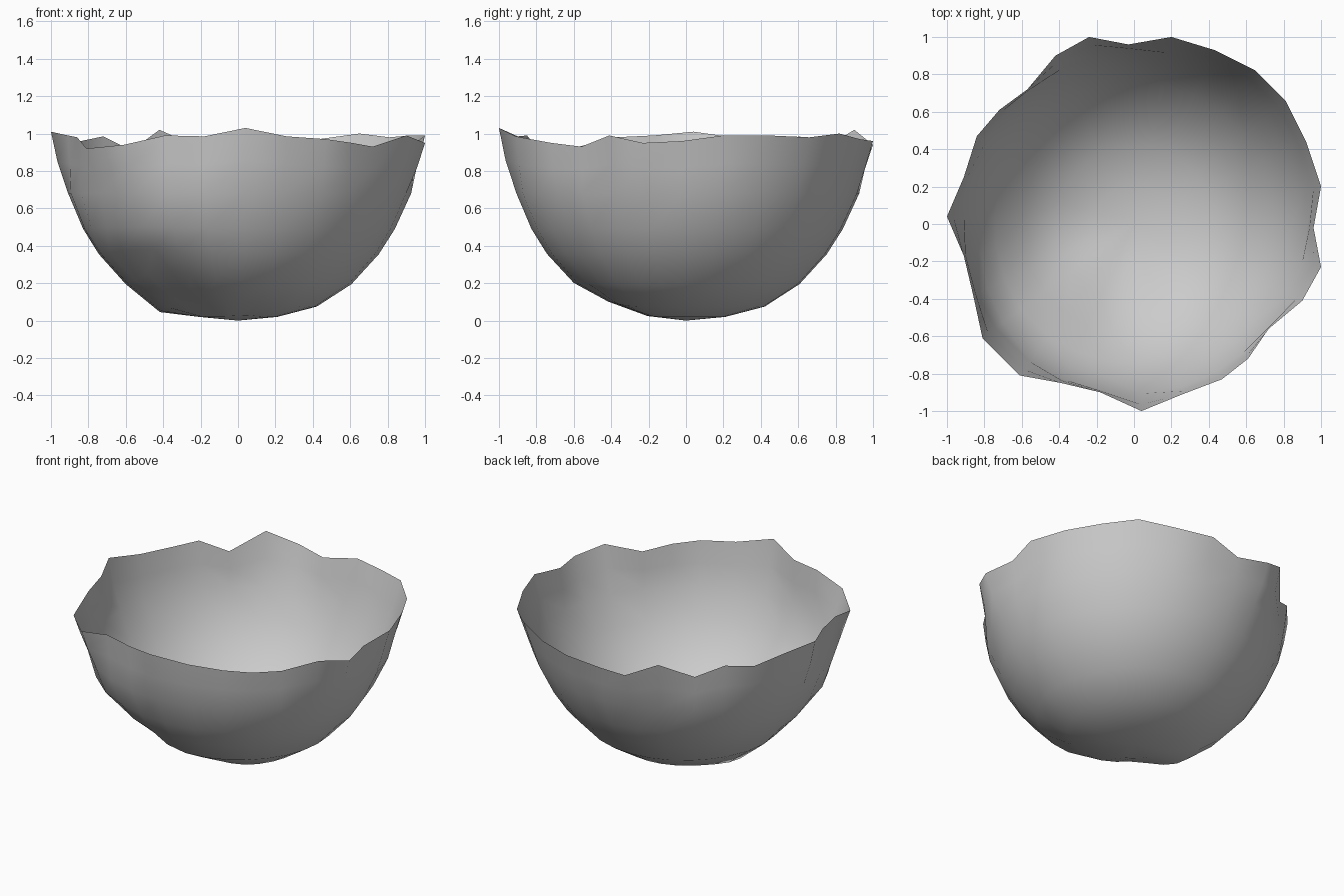
import bpy, bmesh, math

if "Cube" in bpy.data.objects:
    bpy.data.objects.remove(bpy.data.objects["Cube"])

# Uneven rim, counter-clockwise from the right: x, y, z
RIM = [(1.0, .20, .99), (.92, .44, .99), (.81, .66, .98), (.65, .82, 1.0),
       (.43, .93, .97), (.20, 1.0, .96), (-.03, .96, .92), (-.24, 1.0, .94),
       (-.42, .90, 1.02), (-.57, .72, .91), (-.72, .61, .985), (-.84, .47, .96),
       (-.91, .25, .98), (-1.0, .04, 1.01), (-.91, -.17, .99), (-.86, -.38, .98),
       (-.81, -.61, .92), (-.61, -.81, .94), (-.39, -.85, .99), (-.18, -.90, .985),
       (.04, -1.0, 1.03), (.26, -.91, .985), (.47, -.83, .97), (.61, -.72, .95),
       (.72, -.56, .93), (.90, -.41, .99), (1.0, -.23, .95), (.96, -.02, .96)]
# Wall profile below the rim: radius, height, share of the rim's waviness
PROFILE = [(.955, .83, .7), (.92, .68, .5), (.835, .49, .35), (.75, .355, .3),
           (.605, .195, .25), (.42, .075, .2), (.21, .02, .1)]

n = len(RIM)
radii = [math.hypot(x, y) for x, y, z in RIM]
angles = [math.atan2(y, x) for x, y, z in RIM]


def smooth_radius(i):
    return sum(radii[(i + k) % n] * w for k, w in ((-2, 1), (-1, 2), (0, 3), (1, 2), (2, 1))) / 9


def near(a, centre, width):
    d = (a - math.radians(centre) + math.pi) % (2 * math.pi) - math.pi
    return math.exp(-(d / width) ** 2)


def bell(v, centre, width):
    return math.exp(-((v - centre) / width) ** 2)


# Bowl surface: rim ring, wall rings, bottom point
bm = bmesh.new()
rings = [[bm.verts.new(p) for p in RIM]]
for r, z, wave in PROFILE:
    ring = []
    for i, a in enumerate(angles):
        local = radii[i] if z > .75 else smooth_radius(i)
        rr = r * (1 + wave * (local - .985))
        zz = z + near(a, 231, .42) * .08 * bell(r, .56, .19)   # flattened lower front left
        zz += near(a, 280, .4) * .03 * bell(r, .38, .15)       # small hollow under the front
        rr += near(a, 218, .35) * .045 * bell(z, .52, .13)     # shoulder above the flat
        if .3 < r < .5:
            zz -= .03 * near(a, 180, .5)                       # low spot on the left
        if z > .75:
            zz += (RIM[i][2] - .975) * .5
        ring.append(bm.verts.new((rr * math.cos(a), rr * math.sin(a), zz)))
    rings.append(ring)
bottom = bm.verts.new((0, 0, 0))
for upper, lower in zip(rings, rings[1:]):
    for i in range(n):
        j = (i + 1) % n
        bm.faces.new((upper[j], upper[i], lower[i], lower[j]))
for i in range(n):
    bm.faces.new((rings[-1][(i + 1) % n], rings[-1][i], bottom))
bmesh.ops.recalc_face_normals(bm, faces=bm.faces)
for f in bm.faces:
    f.smooth = True
mesh = bpy.data.meshes.new("bowl")
bm.to_mesh(mesh)
bm.free()
bowl = bpy.data.objects.new("bowl", mesh)
bpy.context.collection.objects.link(bowl)
